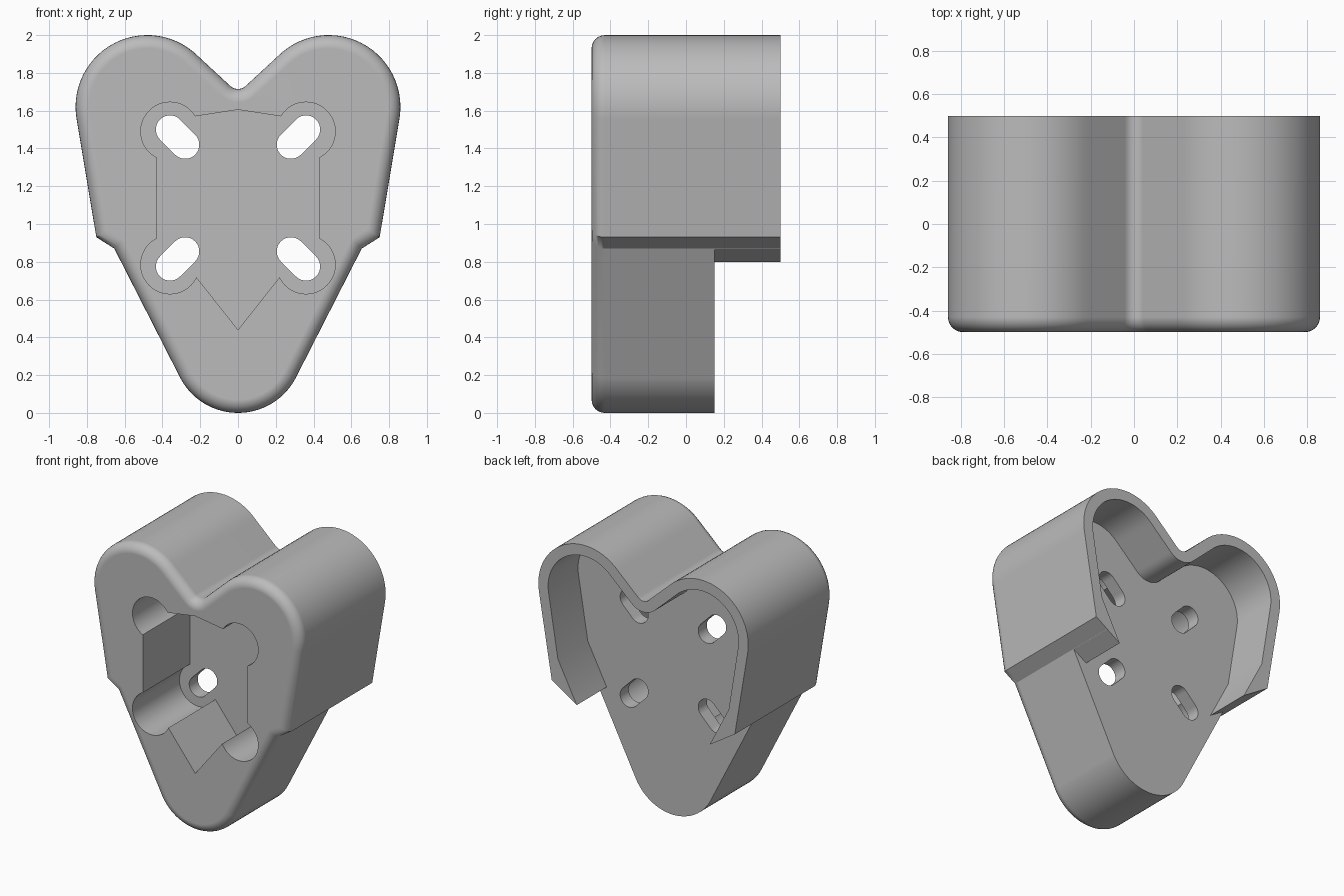
import bpy, bmesh
from math import cos, sin, radians

old = bpy.data.objects.get("Cube")
if old:
    bpy.data.objects.remove(old, do_unlink=True)

grey = bpy.data.materials.new("light grey")
grey.use_nodes = True
grey.diffuse_color = (0.5, 0.5, 0.5, 1)
grey.node_tree.nodes["Principled BSDF"].inputs["Base Color"].default_value = (0.5, 0.5, 0.5, 1)


def arc(cx, cz, r, a0, a1, n):
    angles = [radians(a0 + (a1 - a0) * i / n) for i in range(n + 1)]
    return [(cx + r * cos(a), cz + r * sin(a)) for a in angles]


def mirrored(half):
    """Close a right-hand half profile, running top to bottom, across x = 0."""
    left = [(-x, z) for x, z in reversed(half) if abs(x) > 1e-5]
    return half + left


def prism(name, profile, y0, y1, round_front=0):
    bm = bmesh.new()
    face = bm.faces.new([bm.verts.new((x, y0, z)) for x, z in profile])
    new = bmesh.ops.extrude_face_region(bm, geom=[face])["geom"]
    for v in new:
        if isinstance(v, bmesh.types.BMVert):
            v.co.y = y1
    bmesh.ops.recalc_face_normals(bm, faces=bm.faces)
    if round_front:
        rim = [e for e in bm.edges if all(abs(v.co.y - y0) < 1e-5 for v in e.verts)]
        bmesh.ops.bevel(bm, geom=rim, offset=round_front, segments=6,
                        profile=0.5, affect='EDGES', clamp_overlap=False)
        bmesh.ops.recalc_face_normals(bm, faces=bm.faces)
    mesh = bpy.data.meshes.new(name)
    bm.to_mesh(mesh)
    bm.free()
    obj = bpy.data.objects.new(name, mesh)
    bpy.context.collection.objects.link(obj)
    mesh.materials.append(grey)
    return obj


def lobes(wall):
    """Upper heart curve: central valley, lobe and start of the side."""
    valley = arc(0, 1.775, 0.06 + wall, 270, 315, 6)
    return valley + arc(0.48, 1.62, 0.38 - wall, 135, -10, 28)


# Heart-shaped body with stepped sides and a rounded front rim
outline = lobes(0) + [(0.75, 0.93), (0.655, 0.87)] + arc(0, 0.345, 0.345, -28, -90, 14)
body = prism("heart_housing", mirrored(outline), -0.5, 0.5, 0.07)

# Rear cavity, open at the bottom, leaving a rim around the upper lobes
cavity = lobes(0.08) + [(0.70, 1.10), (0.545, 0.80), (0.66, 0.872), (0.9, 0.86), (0.9, -0.2), (0, -0.2)]
cutters = [prism("rear_cavity", mirrored(cavity), 0.15, 0.7)]

# Front pocket with four round corner reliefs and slotted through holes
pocket = [(0, 1.605), (0.24, 1.568), (0.43, 1.49), (0.43, 0.785), (0.22, 0.718), (0, 0.44)]
cutters.append(prism("front_pocket", mirrored(pocket), -0.7, 0.05))
for side in (-1, 1):
    for relief_z, inner_z, outer_z, tilt in ((1.49, 1.42, 1.50, 45), (0.785, 0.855, 0.775, -45)):
        relief = arc(0.36 * side, relief_z, 0.155, 0, 352.5, 47)
        cutters.append(prism("corner_relief", relief, -0.7, 0.05))
        slot = (arc(0.36, outer_z, 0.075, tilt - 90, tilt + 90, 14)
                + arc(0.28, inner_z, 0.075, tilt + 90, tilt + 270, 14))
        cutters.append(prism("slot", [(x * side, z) for x, z in slot], -0.7, 0.7))

bpy.ops.object.select_all(action='DESELECT')
bpy.context.view_layer.objects.active = body
body.select_set(True)
for cutter in cutters:
    cutter.hide_render = True
    cut = body.modifiers.new("cut", 'BOOLEAN')
    cut.operation = 'DIFFERENCE'
    cut.solver = 'EXACT'
    cut.object = cutter
    bpy.ops.object.modifier_apply(modifier=cut.name)
    bpy.data.objects.remove(cutter, do_unlink=True)

# Smooth curves, crisp edges and flat main faces
bpy.ops.object.shade_smooth_by_angle(angle=radians(30))
weighted = body.modifiers.new("flat_faces", 'WEIGHTED_NORMAL')
weighted.keep_sharp = True
